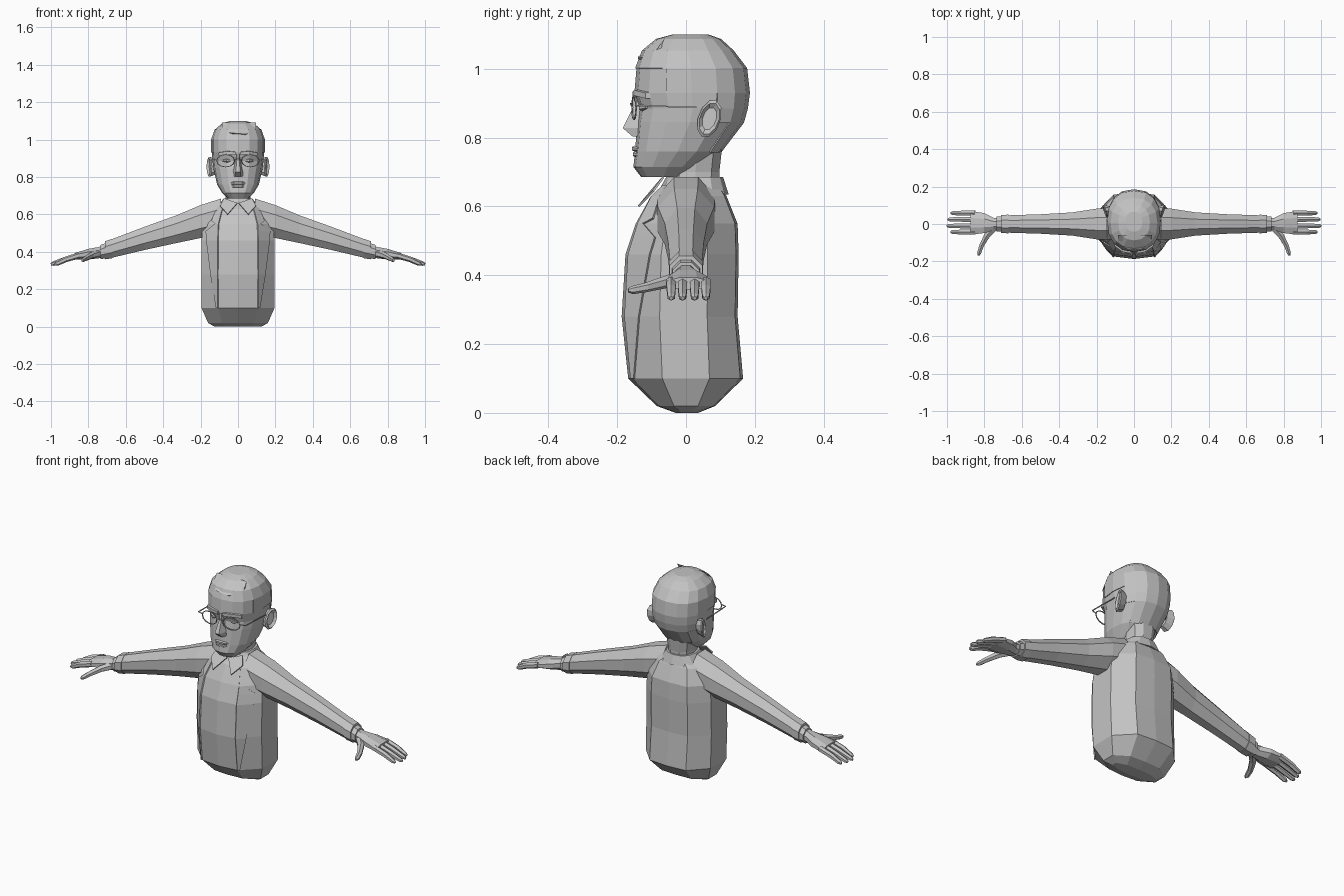
import bpy, bmesh, math
from mathutils import Vector

if "Cube" in bpy.data.objects:
    bpy.data.objects.remove(bpy.data.objects["Cube"])

grey = bpy.data.materials.new("plain grey")
grey.diffuse_color = (0.55, 0.55, 0.55, 1)
grey.use_nodes = True
grey.node_tree.nodes["Principled BSDF"].inputs["Base Color"].default_value = grey.diffuse_color


def make(name, verts, faces, mirror=False, thick=0):
    me = bpy.data.meshes.new(name)
    me.from_pydata([tuple(v) for v in verts], [], faces)
    bm = bmesh.new()
    bm.from_mesh(me)
    bmesh.ops.recalc_face_normals(bm, faces=bm.faces)
    bm.to_mesh(me)
    bm.free()
    me.materials.append(grey)
    ob = bpy.data.objects.new(name, me)
    bpy.context.collection.objects.link(ob)
    if thick:
        s = ob.modifiers.new("thickness", 'SOLIDIFY')
        s.thickness, s.offset = thick, 0
    if mirror:
        ob.modifiers.new("mirror", 'MIRROR').use_clip = False
    return ob


def loft(name, rings, mirror=False):
    n = len(rings[0])
    verts = [p for r in rings for p in r]
    faces = [(i*n + j, i*n + (j+1) % n, (i+1)*n + (j+1) % n, (i+1)*n + j)
             for i in range(len(rings)-1) for j in range(n)]
    faces += [tuple(range(n)), tuple(range(len(verts)-n, len(verts)))]
    return make(name, verts, faces, mirror)


def tube(name, path, radii, sides=6, mirror=True):
    pts = [Vector(p) for p in path]
    if not isinstance(radii, (list, tuple)):
        radii = [radii]*len(pts)
    rings = []
    for i, p in enumerate(pts):
        d = (pts[min(i+1, len(pts)-1)] - pts[max(i-1, 0)]).normalized()
        up = Vector((0, 0, 1)) if abs(d.z) < 0.9 else Vector((0, 1, 0))
        a = d.cross(up).normalized()
        b = a.cross(d)
        rings.append([p + radii[i]*(math.cos(t)*a + math.sin(t)*b)
                      for t in [math.tau*(k+.5)/sides for k in range(sides)]])
    return loft(name, rings, mirror)


def oval(z, hw, yf, yb, n=16, e=0.85):
    # rounded horizontal section from front yf to back yb
    out = []
    for k in range(n):
        c, s = math.cos(math.tau*k/n), math.sin(math.tau*k/n)
        out.append((math.copysign(abs(c)**e, c)*hw,
                    (yf+yb)/2 + math.copysign(abs(s)**e, s)*(yb-yf)/2, z))
    return out


def limb(name, stations):
    # eight-sided sections along x: x, y centre, half width, z centre, half height
    k = 1/math.cos(math.pi/8)
    return loft(name, [[(x, y + w*k*math.cos(math.tau*(j+.5)/8),
                         z + h*k*math.sin(math.tau*(j+.5)/8)) for j in range(8)]
                       for x, y, w, z, h in stations], True)


# torso: z, half width, front y, back y
TORSO = [(0, .125, -.03, .035), (.02, .16, -.085, .085), (.10, .195, -.168, .166),
         (.28, .196, -.187, .15), (.46, .195, -.176, .153), (.55, .188, -.146, .15),
         (.63, .15, -.102, .118), (.675, .07, -.05, .09)]
SECTION = [(0, 1, 0), (.54, .93, 0), (1, .41, 0), (1, .41, 1), (.56, .95, 1), (0, 1, 1)]


def torso_ring(z, hx, yf, yb):
    half = [(x*hx, (yb if back else yf)*f, z) for x, f, back in SECTION]
    return half + [(-x, y, z) for x, y, z in half[-2:0:-1]]


def on_torso(u, z, off):
    # point on the torso front, u counted along the section corners
    a, b = next((p, q) for p, q in zip(TORSO, TORSO[1:]) if p[0] <= z <= q[0])
    t = (z-a[0])/(b[0]-a[0])
    ring = torso_ring(*[p + (q-p)*t for p, q in zip(a, b)])
    i = int(u)
    p = Vector(ring[i]).lerp(Vector(ring[i+1]), u-i)
    return p + Vector((.5, -.85, 0))*off


loft("jacket_body", [torso_ring(*r) for r in TORSO])

# jacket lapel with notch: z, outer edge
edge = [(.10, 1.1), (.28, 1.42), (.46, 1.68), (.51, 1.75), (.55, 1.2),
        (.565, 1.5), (.63, 1.45), (.66, 1.4)]
verts = [on_torso(u, z, .004) for z, o in edge for u in (1, o)]
make("lapel", verts, [(2*i, 2*i+1, 2*i+3, 2*i+2) for i in range(len(edge)-1)], True, .006)

# collar and neck
loft("collar_band", [oval(.635, .112, -.085, .124, 12), oval(.685, .078, -.058, .108, 12)])
make("collar_point", [(.004, -.088, .66), (.075, -.066, .685), (.095, -.095, .645),
                      (.055, -.138, .6)], [(0, 1, 2, 3)], True, .006)
loft("neck", [oval(.62, .07, -.055, .1, 10), oval(.70, .066, -.045, .1, 10),
              oval(.79, .08, -.04, .11, 10)])

# sleeves and cuffs
limb("sleeve", [(.09, 0, .085, .59, .095), (.20, 0, .082, .562, .088),
                (.33, 0, .062, .521, .074), (.5, 0, .052, .472, .062),
                (.685, 0, .046, .415, .049)])
limb("sleeve_end", [(.672, 0, .05, .418, .052), (.712, 0, .048, .408, .048)])
limb("shirt_cuff", [(.70, 0, .041, .408, .041), (.735, 0, .039, .399, .038)])

# hands
limb("palm", [(.70, 0, .032, .405, .032), (.75, 0, .033, .395, .03),
              (.80, .005, .053, .388, .028), (.875, .006, .064, .376, .017)])
for nm, y, tip in (("little", .058, .98), ("ring", .025, .995),
                   ("middle", -.01, 1.0), ("index", -.043, .98)):
    tube(nm + "_finger", [(.85, y, .381), (.92, y, .36), (tip-.012, y, .337), (tip, y, .333)],
         [.016, .015, .012, .006])
tube("thumb", [(.74, -.01, .393), (.785, -.06, .38), (.815, -.115, .365),
               (.828, -.155, .357), (.831, -.168, .356)], [.022, .018, .014, .012, .006])

# head: z, half width, front y, back y
HEAD = [(.685, .055, -.13, .0), (.715, .085, -.153, .045), (.76, .112, -.148, .10),
        (.845, .131, -.142, .165), (.885, .136, -.136, .176), (.93, .14, -.15, .182),
        (1.0, .14, -.144, .174), (1.05, .122, -.125, .136), (1.083, .083, -.085, .10),
        (1.095, .045, -.04, .065)]
rings = [oval(*r) for r in HEAD]
loft("head", rings)

# hair shell: back and crown sections of the head, slightly enlarged
hv = [Vector(p) for r in rings for p in r]
mid = Vector((0, .02, .9))
hf = []
for i in range(2, len(rings)-1):
    for j in range(16):
        f = (i*16+j, i*16+(j+1) % 16, (i+1)*16+(j+1) % 16, (i+1)*16+j)
        c = sum((hv[k] for k in f), Vector())/4
        if c.z > 1.01 or (c.y > -.06 and c.z > .93) or c.y > .10:
            hf.append(f)
hf.append(tuple(range(len(hv)-16, len(hv))))
hair = make("hair", [mid + (p-mid)*1.012 for p in hv], hf, False, .004)
bm = bmesh.new()
bm.from_mesh(hair.data)
bmesh.ops.delete(bm, geom=[v for v in bm.verts if not v.link_faces], context='VERTS')
bm.to_mesh(hair.data)
bm.free()

# swept fringe
loft("fringe", [[(x, y - .008, z), (x, y + .012, z - .012), (x, -.07, 1.07), (x, -.06, 1.092)]
                for x, y, z in ((-.085, -.095, 1.045), (-.03, -.132, 1.035),
                                (.04, -.132, 1.03), (.095, -.085, 1.045))])

# nose, brows, eyes, mouth
loft("nose", [[(-w, -.125, z), (-w*.4, t, z), (w*.4, t, z), (w, -.125, z)]
              for z, w, t in ((.925, .014, -.15), (.89, .016, -.153),
                              (.828, .03, -.184), (.803, .033, -.155))])
loft("brow", [[(x, y, z - .01), (x, y, z + .006), (x, y + .03, z + .01), (x, y + .03, z - .01)]
              for x, y, z in ((.014, -.156, .928), (.06, -.15, .932), (.105, -.118, .924))], True)
tube("eye", [(.035, -.126, .888), (.058, -.128, .888), (.082, -.114, .888)],
     [.004, .011, .004], 6)
for nm, z, y in (("upper_lip", .768, -.157), ("lower_lip", .752, -.155)):
    tube(nm, [(-.045, y + .022, z - .003), (-.02, y + .008, z), (.02, y + .008, z),
              (.045, y + .022, z - .003)], [.003, .009, .009, .003], 6, False)

# ears: slanted flat ovals with a raised rim
ear = []
for x, s in ((.118, .75), (.152, 1), (.158, .85), (.147, .6)):
    ear.append([(x + .012*math.cos(t)*s, .068 + s*(.034*math.cos(t) + .012*math.sin(t)),
                 .855 + s*.055*math.sin(t)) for t in [math.tau*k/10 for k in range(10)]])
loft("ear", ear, True)

# glasses
rim = [(.066 + .048*math.cos(t), -.157 + .012*abs(math.cos(t)+1)/2, .887 + .033*math.sin(t))
       for t in [math.tau*k/12 for k in range(13)]]
tube("lens_rim", rim, .003, 4)
tube("glasses_bridge", [(-.02, -.157, .893), (0, -.16, .898), (.02, -.157, .893)], .003, 4, False)
tube("glasses_temple", [(.112, -.146, .893), (.142, -.138, .893), (.146, .03, .888)], .003, 4)
